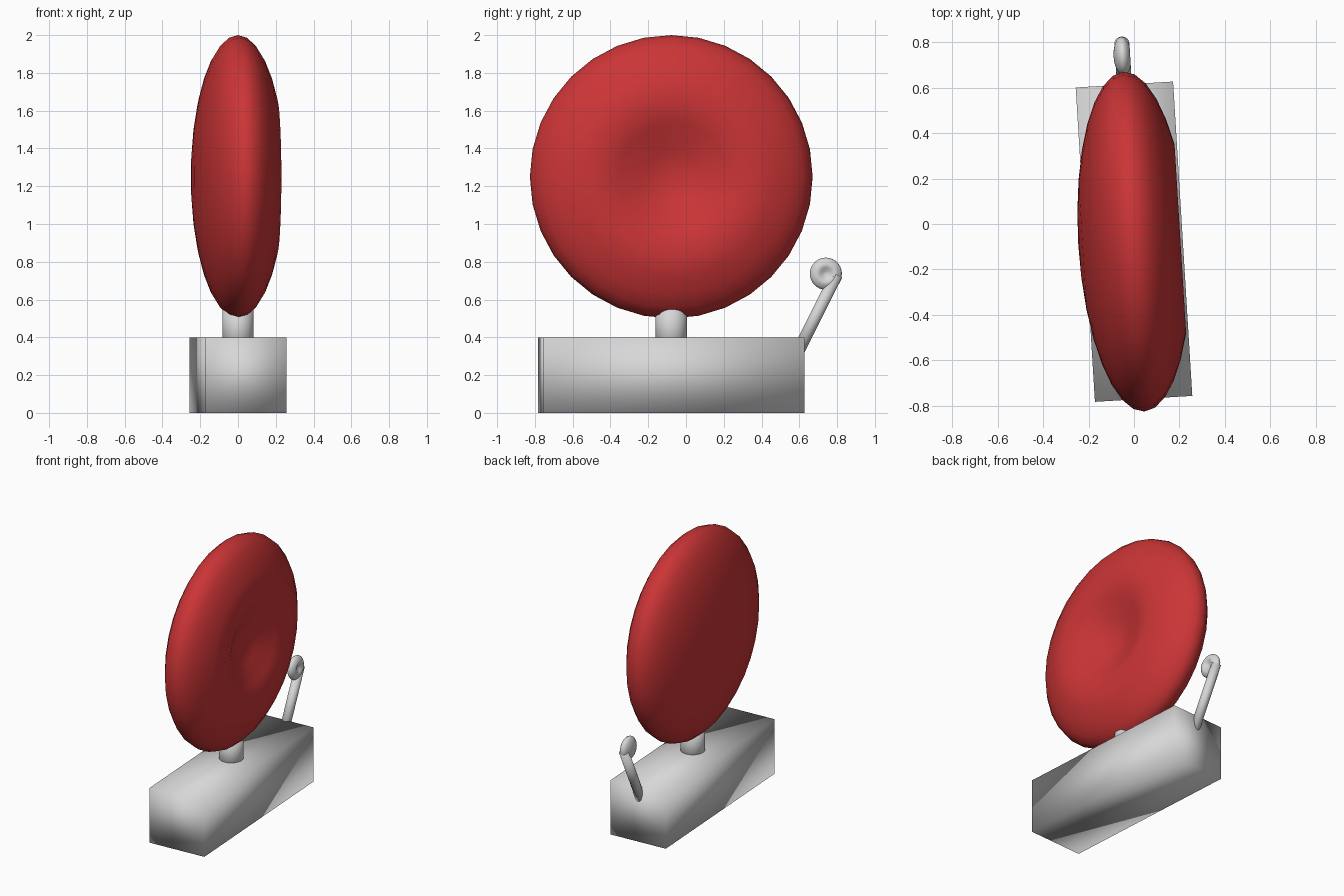
import bpy, bmesh, math
from mathutils import Matrix, Vector

if "Cube" in bpy.data.objects:
    bpy.data.objects.remove(bpy.data.objects["Cube"])

# The whole model is turned slightly about the vertical axis
FRAME = Matrix.Translation((0, -0.078, 0)) @ Matrix.Rotation(math.radians(3.5), 4, 'Z')


def material(name, rgb):
    m = bpy.data.materials.new(name)
    m.diffuse_color = (*rgb, 1)
    m.use_nodes = True
    m.node_tree.nodes["Principled BSDF"].inputs["Base Color"].default_value = m.diffuse_color
    return m


GREY = material("light grey", (0.68, 0.68, 0.68))
RED = material("red", (0.6, 0.035, 0.037))


def finish(name, bm, mat):
    bm.transform(FRAME)
    bmesh.ops.recalc_face_normals(bm, faces=bm.faces)
    mesh = bpy.data.meshes.new(name)
    bm.to_mesh(mesh)
    bm.free()
    mesh.materials.append(mat)
    for p in mesh.polygons:
        p.use_smooth = True
    bpy.context.collection.objects.link(bpy.data.objects.new(name, mesh))


def rod(name, start, end, radius, mat):
    start, end = Vector(start), Vector(end)
    axis = end - start
    m = Matrix.Translation((start + end) / 2) @ axis.to_track_quat('Z', 'Y').to_matrix().to_4x4()
    bm = bmesh.new()
    bmesh.ops.create_cone(bm, cap_ends=True, segments=32, radius1=radius,
                          radius2=radius, depth=axis.length, matrix=m)
    finish(name, bm, mat)


def dented_disc(name, centre, radius, half_thickness, mat):
    # Flattened sphere with its pole along +x, pushed in at the middle
    bm = bmesh.new()
    bmesh.ops.create_uvsphere(bm, u_segments=32, v_segments=16, radius=1)
    for v in bm.verts:
        r = math.hypot(v.co.x, v.co.y)
        if v.co.z > 0 and r < 0.5:
            v.co.z = 0.28 + 0.45 * (0.5 - 0.5 * math.cos(math.pi * r / 0.5))
    bm.transform(Matrix.Translation(centre)
                 @ Matrix.Diagonal((half_thickness, radius, radius, 1))
                 @ Matrix.Rotation(math.pi / 2, 4, 'Y'))
    finish(name, bm, mat)


# Base block
bm = bmesh.new()
bmesh.ops.create_cube(bm, size=1, matrix=Matrix.Translation((0, 0, 0.2))
                      @ Matrix.Diagonal((0.43, 1.388, 0.4, 1)))
finish("base", bm, GREY)

# Post and large disc
rod("post", (0, 0, 0.3), (0, 0, 0.6), 0.083, GREY)
dented_disc("large_disc", (0, 0, 1.25), 0.75, 0.246, RED)

# Slanted lever with a small knob
rod("lever_arm", (0, 0.655, 0.29), (0, 0.876, 0.73), 0.033, GREY)
dented_disc("lever_knob", (0, 0.82, 0.737), 0.085, 0.04, GREY)
